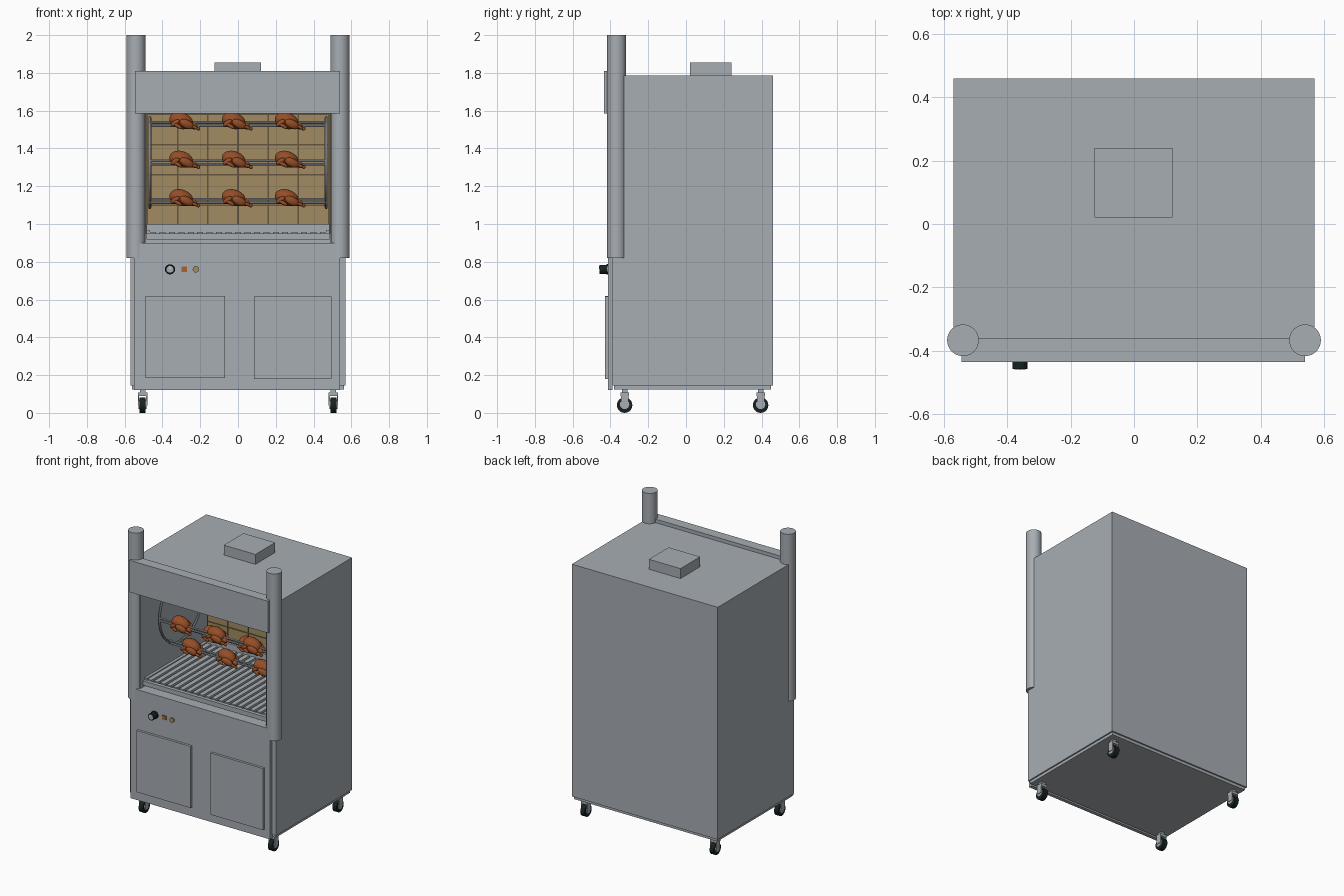
import bpy, bmesh, math
from mathutils import Matrix, Vector

if "Cube" in bpy.data.objects:
    bpy.data.objects.remove(bpy.data.objects["Cube"])


def material(name, rgb):
    m = bpy.data.materials.new(name)
    m.diffuse_color = (*rgb, 1)
    m.use_nodes = True
    m.node_tree.nodes["Principled BSDF"].inputs["Base Color"].default_value = m.diffuse_color
    return m


STEEL = material("steel", (0.39, 0.42, 0.45))
TILE = material("tan_tile", (0.36, 0.26, 0.12))
GROUT = material("grout", (0.13, 0.09, 0.045))
ROAST = material("roast_brown", (0.30, 0.075, 0.02))
BLACK = material("black_rubber", (0.008, 0.016, 0.016))
ORANGE = material("orange_switch", (0.40, 0.12, 0.03))
WHITE = material("white_mark", (0.7, 0.7, 0.7))


def finish(bm, name, mat, smooth=False):
    me = bpy.data.meshes.new(name)
    bm.normal_update()
    bm.to_mesh(me)
    bm.free()
    me.materials.append(mat)
    ob = bpy.data.objects.new(name, me)
    bpy.context.collection.objects.link(ob)
    if smooth:
        bpy.ops.object.select_all(action='DESELECT')
        ob.select_set(True)
        bpy.context.view_layer.objects.active = ob
        bpy.ops.object.shade_smooth_by_angle(angle=math.radians(40))
    return ob


def add_box(bm, x0, x1, y0, y1, z0, z1):
    m = Matrix.Translation(((x0 + x1) / 2, (y0 + y1) / 2, (z0 + z1) / 2))
    bmesh.ops.create_cube(bm, size=1, matrix=m @ Matrix.Diagonal((x1 - x0, y1 - y0, z1 - z0, 1)))


def boxes(name, mat, *dims):
    bm = bmesh.new()
    for d in dims:
        add_box(bm, *d)
    return finish(bm, name, mat)


def add_rod(bm, a, b, r, seg=12):
    a, b = Vector(a), Vector(b)
    rot = (b - a).to_track_quat('Z', 'Y').to_matrix().to_4x4()
    bmesh.ops.create_cone(bm, cap_ends=True, segments=seg, radius1=r, radius2=r,
                          depth=(b - a).length, matrix=Matrix.Translation((a + b) / 2) @ rot)


def rods(name, mat, parts, seg=12):
    bm = bmesh.new()
    for a, b, r in parts:
        add_rod(bm, a, b, r, seg)
    return finish(bm, name, mat, True)


# Cabinet body with a hollow cooking chamber
body = boxes("cabinet_body", STEEL, (-0.57, 0.57, -0.39, 0.46, 0.145, 1.785))
cutter = boxes("chamber_cutter", STEEL, (-0.49, 0.49, -0.6, 0.365, 0.9, 1.70))
cut = body.modifiers.new("chamber", 'BOOLEAN')
cut.operation = 'DIFFERENCE'
cut.solver = 'EXACT'
cut.object = cutter
cutter.hide_render = True
cutter.hide_viewport = False
bpy.context.view_layer.objects.active = body
bpy.ops.object.modifier_apply(modifier="chamber")
bpy.data.objects.remove(cutter)

# Outer panels
boxes("base_frame", STEEL, (-0.56, 0.56, -0.38, 0.45, 0.125, 0.146))
boxes("front_panel", STEEL, (-0.55, 0.54, -0.413, -0.388, 0.12, 0.9))
boxes("left_door", STEEL, (-0.49, -0.07, -0.43, -0.412, 0.185, 0.62))
boxes("right_door", STEEL, (0.085, 0.495, -0.43, -0.412, 0.18, 0.615))
boxes("hood", STEEL, (-0.545, 0.54, -0.435, -0.362, 1.585, 1.81))
boxes("roof_vent", STEEL, (-0.125, 0.122, 0.02, 0.24, 1.78, 1.855))

# Corner pillars
for side, s in (("left", -1), ("right", 1)):
    rods(side + "_pillar", STEEL, [((s * 0.54, -0.367, 0.82), (s * 0.54, -0.367, 2.0), 0.05)], 36)

# Controls
rods("knob", BLACK, [((-0.36, -0.412, 0.76), (-0.36, -0.422, 0.76), 0.027),
                     ((-0.36, -0.42, 0.76), (-0.36, -0.457, 0.76), 0.024)], 20)
rods("knob_face", STEEL, [((-0.36, -0.456, 0.76), (-0.36, -0.459, 0.76), 0.018)], 20)
boxes("knob_mark", WHITE, (-0.363, -0.357, -0.461, -0.458, 0.762, 0.778))
boxes("switch", ORANGE, (-0.299, -0.27, -0.42, -0.412, 0.746, 0.775))
rods("lamp", TILE, [((-0.223, -0.41, 0.76), (-0.223, -0.422, 0.76), 0.017)], 20)

# Tiled back wall
boxes("tile_backing", GROUT, (-0.49, 0.49, 0.352, 0.366, 0.95, 1.70))
STEP, GAP = 0.16, 0.004
bm = bmesh.new()
for i in range(-4, 4):
    for k in range(5):
        x0, x1 = max(i * STEP, -0.488) + GAP, min((i + 1) * STEP, 0.488) - GAP
        z0 = 0.94 + k * STEP
        add_box(bm, x0, x1, 0.346, 0.353, z0 + GAP, min(z0 + STEP, 1.70) - GAP)
finish(bm, "wall_tiles", TILE)

# Drip tray and grill bars
boxes("drip_tray", STEEL,
      (-0.485, 0.485, -0.35, 0.345, 0.918, 0.93),
      (-0.485, 0.485, -0.37, -0.345, 0.918, 0.95),
      (-0.485, 0.485, 0.32, 0.345, 0.925, 1.0),
      (-0.485, -0.465, -0.35, 0.345, 0.925, 0.965),
      (0.465, 0.485, -0.35, 0.345, 0.925, 0.965))
boxes("grill_bars", STEEL, *[(-0.45 + i * 0.05 - 0.016, -0.45 + i * 0.05 + 0.016,
                              -0.345, 0.32, 0.94, 0.958) for i in range(19)])

# Rotating carrier rings
CY, CZ, R = 0.03, 1.325, 0.235
for side, s in (("left", -1), ("right", 1)):
    bm = bmesh.new()
    n, m = 48, 8
    grid = []
    for i in range(n):
        a = 2 * math.pi * i / n
        ring = []
        for j in range(m):
            b = 2 * math.pi * j / m
            q = R + 0.003 + 0.008 * math.cos(b)
            ring.append(bm.verts.new((s * 0.467 + 0.008 * math.sin(b),
                                      CY + q * math.cos(a), CZ + q * math.sin(a))))
        grid.append(ring)
    for i in range(n):
        for j in range(m):
            bm.faces.new((grid[i][j], grid[(i + 1) % n][j],
                          grid[(i + 1) % n][(j + 1) % m], grid[i][(j + 1) % m]))
    bmesh.ops.recalc_face_normals(bm, faces=bm.faces)
    finish(bm, side + "_carrier_ring", STEEL, True)

# Twin-bar spits
spots = [(CY + R * math.cos(k * math.pi / 3), CZ + R * math.sin(k * math.pi / 3)) for k in range(6)]
rods("spits", STEEL, [((-0.475, y, z + d), (0.475, y, z + d), 0.007)
                      for y, z in spots for d in (-0.009, 0.009)], 8)

# Roast bird: (centre, radii, tilt about y, turn about z); limbs are mirrored in y
core = [((-0.012, 0, 0.006), (0.066, 0.046, 0.043), 18, 0),
        ((-0.035, 0, 0.012), (0.042, 0.044, 0.038), 0, 0),
        ((0.05, 0, -0.02), (0.026, 0.022, 0.018), 25, 0)]
limbs = [((0.016, 0.042, -0.012), (0.042, 0.017, 0.023), 25, -12),
         ((0.058, 0.036, -0.029), (0.024, 0.009, 0.009), 20, -12),
         ((0.078, 0.032, -0.036), (0.010, 0.010, 0.010), 0, 0),
         ((-0.045, 0.046, -0.006), (0.028, 0.012, 0.014), -35, 10),
         ((-0.03, 0.052, -0.022), (0.026, 0.009, 0.010), 30, 0)]
parts = core + limbs + [((c[0], -c[1], c[2]), r, t, -w) for c, r, t, w in limbs]
bm = bmesh.new()
for c, r, tilt, turn in parts:
    mat = (Matrix.Translation(c) @ Matrix.Rotation(math.radians(turn), 4, 'Z')
           @ Matrix.Rotation(math.radians(tilt), 4, 'Y') @ Matrix.Diagonal((*r, 1)))
    bmesh.ops.create_uvsphere(bm, u_segments=14, v_segments=9, radius=1, matrix=mat)
bird = finish(bm, "roast_bird", ROAST, True)
copies = [(x, y, z) for y, z in spots for x in (-0.288, -0.01, 0.27)]
for i, p in enumerate(copies):
    ob = bird if i == 0 else bird.copy()
    if i:
        bpy.context.collection.objects.link(ob)
    ob.location = (p[0], p[1], p[2] + 0.012)

# Casters
for sx in (-1, 1):
    for cy in (-0.325, 0.395):
        x = sx * 0.505
        tag = ("left" if sx < 0 else "right") + ("_front" if cy < 0 else "_back")
        rods(tag + "_wheel", BLACK, [((x - 0.016, cy, 0.041), (x + 0.016, cy, 0.041), 0.041)], 24)
        rods(tag + "_hub", STEEL, [((x - 0.021, cy, 0.045), (x + 0.021, cy, 0.045), 0.025)], 16)
        boxes(tag + "_fork", STEEL,
              (x - 0.025, x - 0.019, cy - 0.02, cy + 0.02, 0.04, 0.1),
              (x + 0.019, x + 0.025, cy - 0.02, cy + 0.02, 0.04, 0.1),
              (x - 0.025, x + 0.025, cy - 0.022, cy + 0.022, 0.09, 0.108),
              (x - 0.015, x + 0.015, cy - 0.015, cy + 0.015, 0.105, 0.127))
